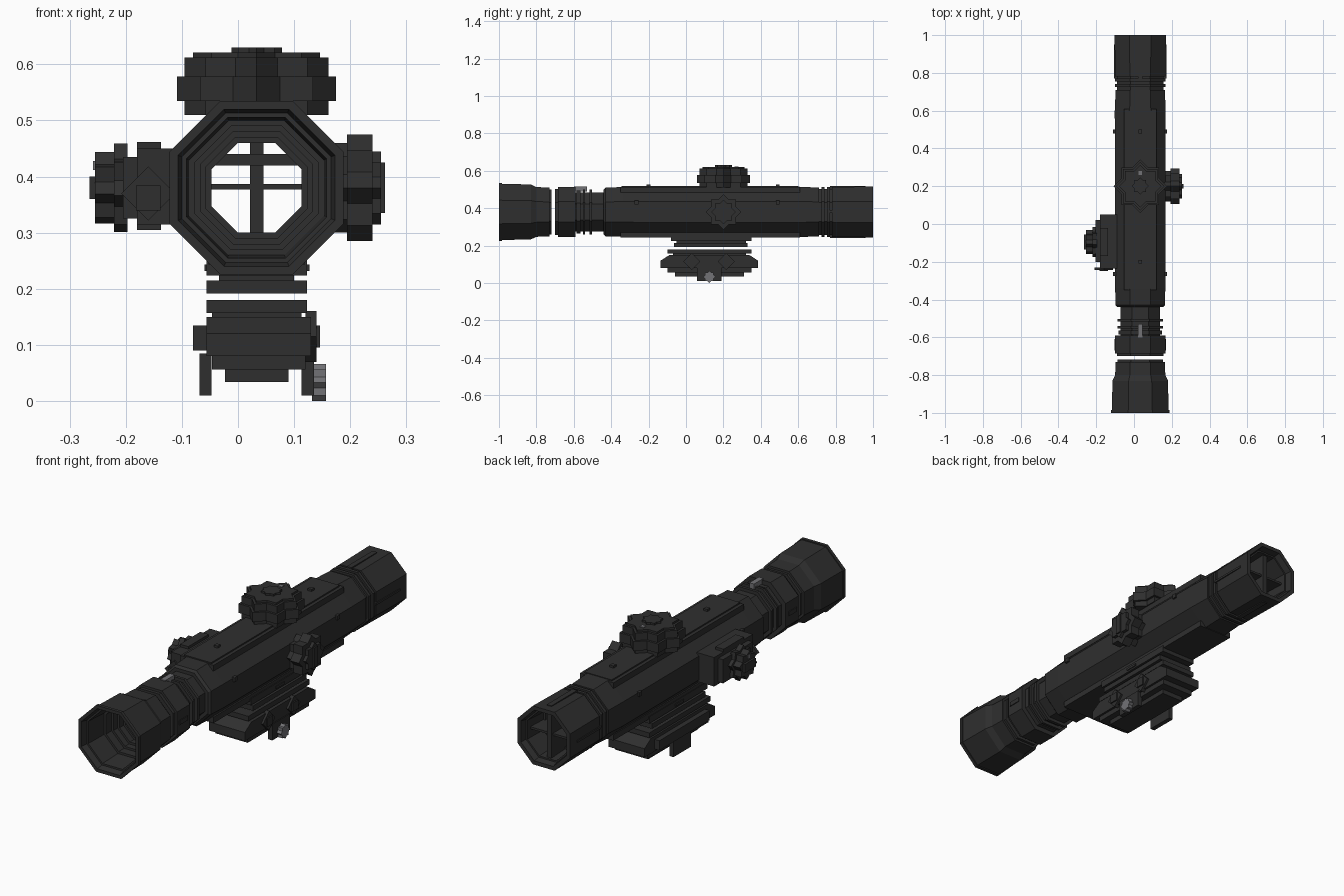
import bpy, bmesh, math
from mathutils import Matrix, Vector

if "Cube" in bpy.data.objects:
    bpy.data.objects.remove(bpy.data.objects["Cube"])

CX, CZ = 0.033, 0.38          # optical axis
OCT = math.cos(math.pi / 8)   # apothem / radius of an octagon


def material(name, value):
    m = bpy.data.materials.new(name)
    m.use_nodes = True
    m.diffuse_color = (*value, 1)
    bsdf = m.node_tree.nodes["Principled BSDF"]
    bsdf.inputs["Base Color"].default_value = (*value, 1)
    bsdf.inputs["Roughness"].default_value = 0.7
    return m


BLACK = material("matte black", (0.028, 0.028, 0.028))
STEEL = material("worn steel", (0.17, 0.17, 0.18))


def box(x0, x1, y0, y1, z0, z1):
    """Axis-aligned block."""
    def add(bm):
        size = Matrix.Diagonal((x1 - x0, y1 - y0, z1 - z0, 1))
        mid = Matrix.Translation(((x0 + x1) / 2, (y0 + y1) / 2, (z0 + z1) / 2))
        bmesh.ops.create_cube(bm, size=1, matrix=mid @ size)
    return add


def plate(axis, u, v, half, d0, d1, turn=0):
    """Square plate from d0 to d1 along an axis, turned in its own plane."""
    def add(bm):
        size = Matrix.Diagonal((2 * half, 2 * half, abs(d1 - d0), 1))
        m = Matrix.Rotation(math.radians(turn), 4, "Z") @ size
        d = (d0 + d1) / 2
        if axis == "X":
            m = Matrix.Translation((d, u, v)) @ Matrix.Rotation(math.pi / 2, 4, "Y") @ m
        elif axis == "Y":
            m = Matrix.Translation((u, d, v)) @ Matrix.Rotation(math.pi / 2, 4, "X") @ m
        else:
            m = Matrix.Translation((u, v, d)) @ m
        bmesh.ops.create_cube(bm, size=1, matrix=m)
    return add


def star(axis, u, v, point, d0, d1, turn=0):
    """Eight-pointed star: two crossed square plates."""
    def add(bm):
        for t in (0, 45):
            plate(axis, u, v, point / math.sqrt(2), d0, d1, t + turn)(bm)
    return add


def tube(*profile):
    """Closed (y, apothem) profile swept round the optical axis in eight sides."""
    def add(bm):
        rings = []
        for y, a in profile:
            rings.append([bm.verts.new((CX + a / OCT * math.cos(t), y, CZ + a / OCT * math.sin(t)))
                          for t in ((k + 0.5) * math.pi / 4 for k in range(8))])
        for i, ring in enumerate(rings):
            nxt = rings[(i + 1) % len(rings)]
            for k in range(8):
                j = (k + 1) % 8
                bm.faces.new((ring[k], ring[j], nxt[j], nxt[k]))
    return add


def make(name, mat, *shapes):
    bm = bmesh.new()
    for add in shapes:
        add(bm)
    bmesh.ops.recalc_face_normals(bm, faces=bm.faces)
    mesh = bpy.data.meshes.new(name)
    bm.to_mesh(mesh)
    bm.free()
    mesh.materials.append(mat)
    ob = bpy.data.objects.new(name, mesh)
    bpy.context.collection.objects.link(ob)
    return ob


def ring(y0, y1, a, inner=0.08):
    return tube((y0, a), (y1, a), (y1, inner), (y0, inner))


# Eyepiece with a stepped recess
make("eyepiece", BLACK, tube(
    (-1, 0.155), (-0.985, 0.155), (-0.985, 0.15), (-0.83, 0.147), (-0.8, 0.133),
    (-0.73, 0.13), (-0.73, 0.12), (-0.718, 0.12), (-0.718, 0.08), (-0.76, 0.08),
    (-0.76, 0.09), (-0.79, 0.09), (-0.79, 0.1), (-0.82, 0.1), (-0.82, 0.11),
    (-0.86, 0.11), (-0.86, 0.12), (-0.97, 0.125), (-0.97, 0.133), (-1, 0.14)))

# Magnification ring and neck
make("magnification_ring", BLACK, ring(-0.7, -0.685, 0.122), ring(-0.685, -0.59, 0.133),
     box(CX + 0.13, CX + 0.137, -0.67, -0.61, 0.37, 0.39),
     box(CX - 0.137, CX - 0.13, -0.67, -0.61, 0.37, 0.39))
make("neck", BLACK, ring(-0.59, -0.44, 0.105), ring(-0.585, -0.565, 0.115),
     ring(-0.552, -0.54, 0.12), ring(-0.517, -0.503, 0.12))
make("ring_pointer", STEEL, box(CX - 0.012, CX + 0.012, -0.6, -0.53, 0.49, 0.517))

# Main tube with top and bottom rails
make("main_tube", BLACK, tube((-0.44, 0.12), (-0.43, 0.13), (-0.34, 0.133), (0.6, 0.135),
                              (0.71, 0.13), (0.71, 0.08), (-0.44, 0.08)))
make("top_rail", BLACK, box(CX - 0.086, CX + 0.086, -0.35, 0.61, 0.485, 0.512),
     box(CX - 0.07, CX + 0.07, -0.345, 0.6, 0.512, 0.518))
make("bottom_rail", BLACK, box(CX - 0.086, CX + 0.086, -0.35, 0.61, 0.243, 0.27))
studs = []
for y in (-0.2, 0.49):
    studs.append(box(CX - 0.01, CX + 0.01, y - 0.01, y + 0.01, 0.51, 0.528))
for y in (-0.265, 0.49):
    studs.append(box(CX - 0.143, CX + 0.143, y - 0.01, y + 0.01, 0.42, 0.44))
make("tube_studs", BLACK, *studs)

# Objective bell with a stepped recess
make("objective_collars", BLACK, ring(0.7, 0.79, 0.123), ring(0.725, 0.74, 0.133),
     ring(0.755, 0.77, 0.133))
make("objective", BLACK, tube(
    (0.78, 0.133), (1, 0.136), (1, 0.118), (0.97, 0.112), (0.97, 0.105), (0.86, 0.1),
    (0.86, 0.09), (0.8, 0.09), (0.8, 0.08), (0.78, 0.08)))
make("objective_ribs", BLACK, box(CX - 0.139, CX + 0.139, 0.77, 0.95, 0.377, 0.387),
     box(CX - 0.012, CX + 0.012, 0.77, 0.96, CZ - 0.139, CZ + 0.139))

# Elevation turret on top
TY = 0.2
make("elevation_turret", BLACK,
     star("Z", CX, TY, 0.128, 0.51, 0.54), star("Z", CX, TY, 0.142, 0.535, 0.578),
     star("Z", CX, TY, 0.128, 0.575, 0.612), star("Z", CX, TY, 0.113, 0.61, 0.621),
     star("Z", CX, TY, 0.045, 0.62, 0.63))
make("elevation_mark", STEEL, box(CX - 0.01, CX + 0.01, 0.26, 0.28, 0.615, 0.624))

# Windage turret on the left side
WZ = 0.38
make("windage_turret", BLACK,
     star("X", TY, WZ, 0.08, 0.16, 0.196), star("X", TY, WZ, 0.095, 0.194, 0.24),
     star("X", TY, WZ, 0.065, 0.238, 0.255), box(0.25, 0.262, 0.187, 0.213, 0.335, 0.425))

# Focus housing and dial on the right side
FY = -0.095
make("focus_housing", BLACK, box(-0.18, -0.09, -0.235, 0.05, 0.315, 0.45),
     box(-0.205, -0.1, -0.2, 0.02, 0.325, 0.435),
     box(-0.18, -0.137, -0.17, -0.02, 0.305, 0.462),
     plate("Y", -0.16, 0.37, 0.034, -0.243, -0.23, 45),
     plate("Y", -0.16, 0.362, 0.022, -0.25, -0.23))
make("focus_dial", BLACK, star("X", FY, WZ, 0.08, -0.221, -0.197, 10),
     star("X", FY, WZ, 0.065, -0.255, -0.22, 10),
     box(-0.265, -0.25, FY - 0.04, FY + 0.04, 0.36, 0.4))
make("focus_mark", STEEL, plate("X", FY, 0.42, 0.008, -0.258, -0.25))

# Upper clamp under the tube
make("upper_clamp", BLACK, box(-0.056, 0.123, -0.08, 0.35, 0.224, 0.255),
     box(-0.034, 0.1, -0.05, 0.32, 0.21, 0.228), box(-0.056, 0.123, -0.065, 0.33, 0.192, 0.215),
     box(-0.06, 0.127, 0.1, 0.16, 0.232, 0.243))

# Lower mount: slab, tapered bed, side bolts and clamping jaws
make("mount_slab", BLACK, box(-0.056, 0.123, -0.1, 0.35, 0.157, 0.18),
     box(-0.046, 0.113, -0.07, 0.32, 0.145, 0.16))


def wedge(bm):
    bottom = [bm.verts.new((x, y, 0.12)) for x, y in
              ((-0.056, -0.135), (0.13, -0.135), (0.13, 0.385), (-0.056, 0.385))]
    top = [bm.verts.new((v.co.x, 0.125 + (v.co.y - 0.125) * 0.82, 0.15)) for v in bottom]
    bm.faces.new(bottom)
    bm.faces.new(top)
    for i in range(4):
        j = (i + 1) % 4
        bm.faces.new((bottom[i], bottom[j], top[j], top[i]))


make("mount_bed", BLACK, wedge, box(-0.056, 0.13, -0.135, 0.385, 0.08, 0.12),
     box(-0.046, 0.12, -0.1, 0.35, 0.056, 0.082), box(-0.023, 0.09, -0.06, 0.31, 0.034, 0.058),
     box(-0.08, -0.05, -0.06, 0.31, 0.09, 0.135))
make("mount_bolts", BLACK, *[plate("X", y, 0.115, 0.032, 0.12, 0.14, 45) for y in (0.03, 0.215)],
     *[plate("X", y, 0.115, 0.02, 0.135, 0.146) for y in (0.03, 0.215)])
make("clamp_jaws", BLACK, box(-0.069, -0.047, 0.06, 0.19, 0.01, 0.085),
     box(0.113, 0.135, 0.06, 0.19, 0.01, 0.085))
make("clamp_nut", STEEL, star("X", 0.125, 0.033, 0.033, 0.132, 0.157))
